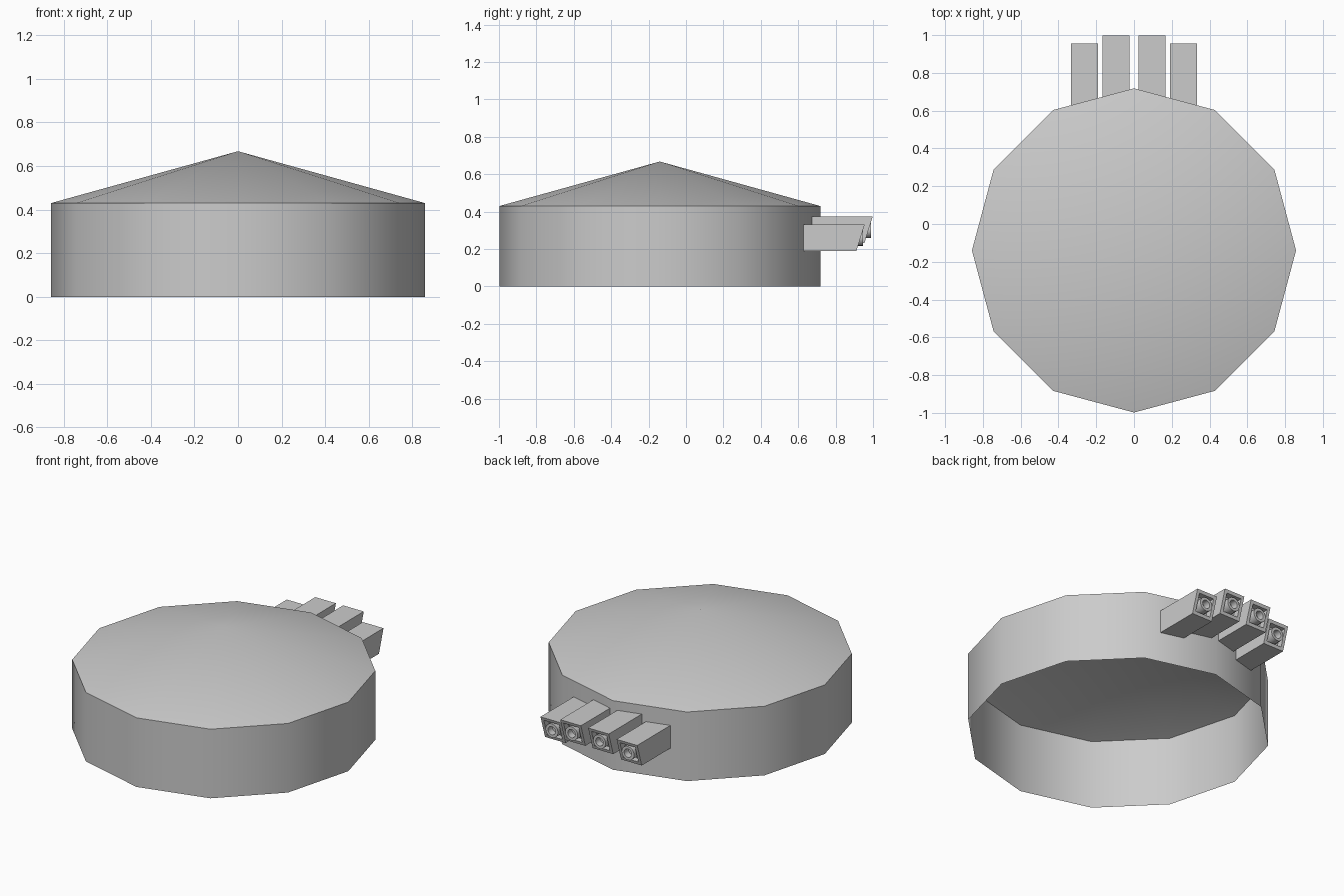
import bpy, bmesh
from math import sin, cos, tan, pi, radians

if "Cube" in bpy.data.objects:
    bpy.data.objects.remove(bpy.data.objects["Cube"])

CY, R = -0.14, 0.858      # drum centre and radius
SLANT = 0.044 / 0.14      # muzzle face lean (y per z)


def finish(name, bm, angle):
    bmesh.ops.recalc_face_normals(bm, faces=bm.faces)
    me = bpy.data.meshes.new(name)
    bm.to_mesh(me)
    bm.free()
    ob = bpy.data.objects.new(name, me)
    bpy.context.collection.objects.link(ob)
    bpy.ops.object.select_all(action='DESELECT')
    ob.select_set(True)
    bpy.context.view_layer.objects.active = ob
    bpy.ops.object.shade_smooth_by_angle(angle=radians(angle))
    return ob


def bridge(bm, a, b):
    n = len(a)
    for i in range(n):
        j = (i + 1) % n
        bm.faces.new((a[i], a[j], b[j], b[i]))


# Twelve-sided drum, open below, with a shallow conical roof
bm = bmesh.new()
low, top = [[bm.verts.new((R * cos(i * pi / 6), CY + R * sin(i * pi / 6), z))
             for i in range(12)] for z in (0, 0.43)]
apex = bm.verts.new((0, CY, 0.668))
bridge(bm, low, top)
for i in range(12):
    bm.faces.new((top[i], top[(i + 1) % 12], apex))
finish("turret_drum", bm, 40)


# Launcher box: back follows the drum wall, slanted mouth with a square recess
def launcher(name, cx, cz, ym):
    h = 0.071

    def square(s, y):
        return [bm.verts.new((cx + sx * s, y(cx + sx * s, sz * s), cz + sz * s))
                for sx, sz in ((-1, -1), (1, -1), (1, 1), (-1, 1))]

    bm = bmesh.new()
    loops = [square(h, lambda x, z: CY + R - 0.004 - abs(x) * tan(radians(15))),
             square(h, lambda x, z: ym + z * SLANT),
             square(0.052, lambda x, z: ym + z * SLANT),
             square(0.052, lambda x, z: ym - 0.04 + z * SLANT)]
    for a, b in zip(loops, loops[1:]):
        bridge(bm, a, b)
    bm.faces.new(loops[-1])
    finish(name + "_box", bm, 20)

    # Hollow round tube sitting in the recess
    bm = bmesh.new()
    prof = [(0.043, ym - 0.055), (0.043, ym + 0.013),
            (0.026, ym + 0.013), (0.026, ym - 0.03)]
    rings = [[bm.verts.new((cx + r * cos(k * pi / 8), y, cz + r * sin(k * pi / 8)))
              for k in range(16)] for r, y in prof]
    for a, b in zip(rings, rings[1:]):
        bridge(bm, a, b)
    bm.faces.new(rings[-1])
    finish(name + "_tube", bm, 40)


for side, s in (("right", 1), ("left", -1)):
    launcher(side + "_inner_launcher", s * 0.096, 0.303, 0.976)
    launcher(side + "_outer_launcher", s * 0.262, 0.260, 0.933)
